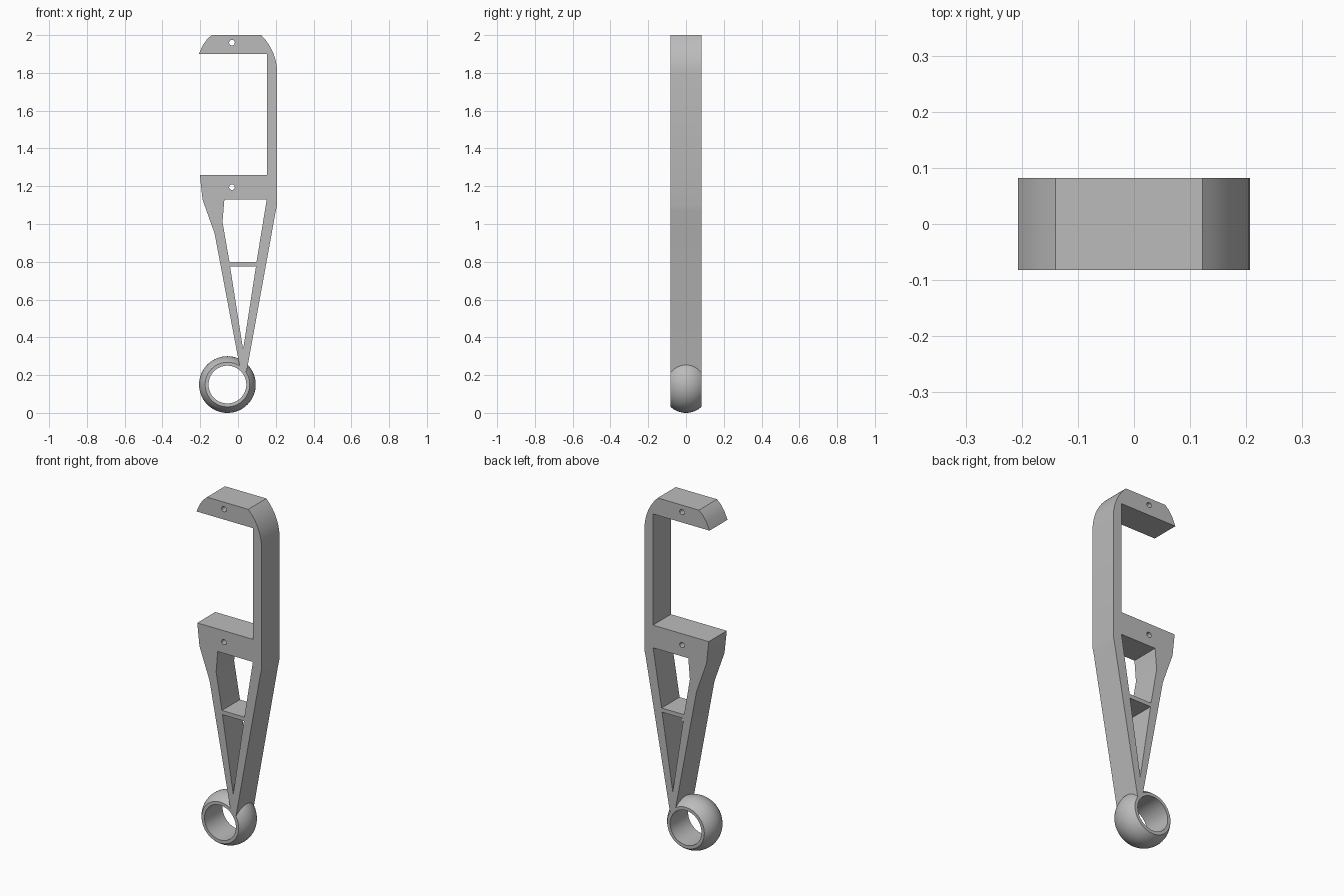
import bpy
import bmesh
from math import sin, cos, pi, radians, sqrt

cube = bpy.data.objects.get("Cube")
if cube:
    bpy.data.objects.remove(cube, do_unlink=True)

HALF = 0.082  # half depth of the whole part

grey = bpy.data.materials.new("plain grey")
grey.use_nodes = True
colour = (0.5, 0.5, 0.5, 1)
grey.diffuse_color = colour
grey.node_tree.nodes["Principled BSDF"].inputs["Base Color"].default_value = colour


def arc(cx, cz, r, start, end, n):
    """Points along an arc, angles in degrees."""
    angles = [radians(start + (end - start) * i / n) for i in range(n + 1)]
    return [(cx + r * cos(a), cz + r * sin(a)) for a in angles]


def finish(obj):
    """Weld the mesh, set the material and shade it."""
    bm = bmesh.new()
    bm.from_mesh(obj.data)
    bmesh.ops.remove_doubles(bm, verts=bm.verts, dist=0.0001)
    bmesh.ops.recalc_face_normals(bm, faces=bm.faces)
    bm.to_mesh(obj.data)
    bm.free()
    obj.data.materials.clear()
    obj.data.materials.append(grey)
    bpy.ops.object.select_all(action="DESELECT")
    obj.select_set(True)
    bpy.context.view_layer.objects.active = obj
    bpy.ops.object.shade_smooth_by_angle(angle=radians(30))


def plate(name, loops):
    """Extrude an outline with holes, given in the x-z plane."""
    curve = bpy.data.curves.new(name, "CURVE")
    curve.dimensions = "2D"
    curve.fill_mode = "BOTH"
    curve.extrude = HALF
    for loop in loops:
        spline = curve.splines.new("POLY")
        spline.points.add(len(loop) - 1)
        for point, (x, z) in zip(spline.points, loop):
            point.co = (x, z, 0, 1)
        spline.use_cyclic_u = True
    obj = bpy.data.objects.new(name, curve)
    bpy.context.collection.objects.link(obj)
    obj.rotation_euler.x = pi / 2
    bpy.ops.object.select_all(action="DESELECT")
    obj.select_set(True)
    bpy.context.view_layer.objects.active = obj
    bpy.ops.object.convert(target="MESH")
    bpy.ops.object.transform_apply(location=False, rotation=True, scale=False)
    finish(bpy.context.object)


# Frame: open jaw on top, tapered legs below, with windows and pin holes
outline = [(-0.207, 1.9), (-0.187, 1.945), (-0.165, 1.977), (-0.14, 2.0)]
outline += arc(-0.072, 1.8, 0.279, 45.8, 0, 12)
outline += [(0.207, 1.1), (0.2, 1.07), (0.045, 0.215), (0.01, 0.24),
            (-0.124, 0.95), (-0.188, 1.13), (-0.202, 1.26),
            (0.153, 1.26), (0.153, 1.9)]
upper_window = [(-0.072, 1.13), (0.152, 1.13), (0.098, 0.798),
                (-0.045, 0.798), (-0.082, 1.01)]
lower_window = [(-0.042, 0.775), (0.095, 0.775), (0.027, 0.335)]
pin_holes = [arc(-0.032, z, 0.015, 0, 345, 23) for z in (1.96, 1.195)]
plate("frame", [outline, upper_window, lower_window] + pin_holes)

# Barrel ring: a rounded section with a straight bore, turned about y
RADIUS, RIM, BORE = 0.15, 0.118, 0.1
reach = HALF / sqrt(1 - (RIM / RADIUS) ** 2)
ys = [HALF * (i / 8 - 1) for i in range(17)]
section = [(RADIUS * sqrt(1 - (y / reach) ** 2), y) for y in ys]
section += [(BORE, HALF), (BORE, -HALF)]
bm = bmesh.new()
verts = [bm.verts.new((r, y, 0)) for r, y in section]
edges = [bm.edges.new((verts[i - 1], verts[i])) for i in range(len(verts))]
bmesh.ops.spin(bm, geom=verts + edges, cent=(0, 0, 0), axis=(0, 1, 0),
               angle=2 * pi, steps=64)
mesh = bpy.data.meshes.new("barrel_ring")
bm.to_mesh(mesh)
bm.free()
ring = bpy.data.objects.new("barrel_ring", mesh)
bpy.context.collection.objects.link(ring)
ring.location = (-0.056, 0, RADIUS)
finish(ring)
